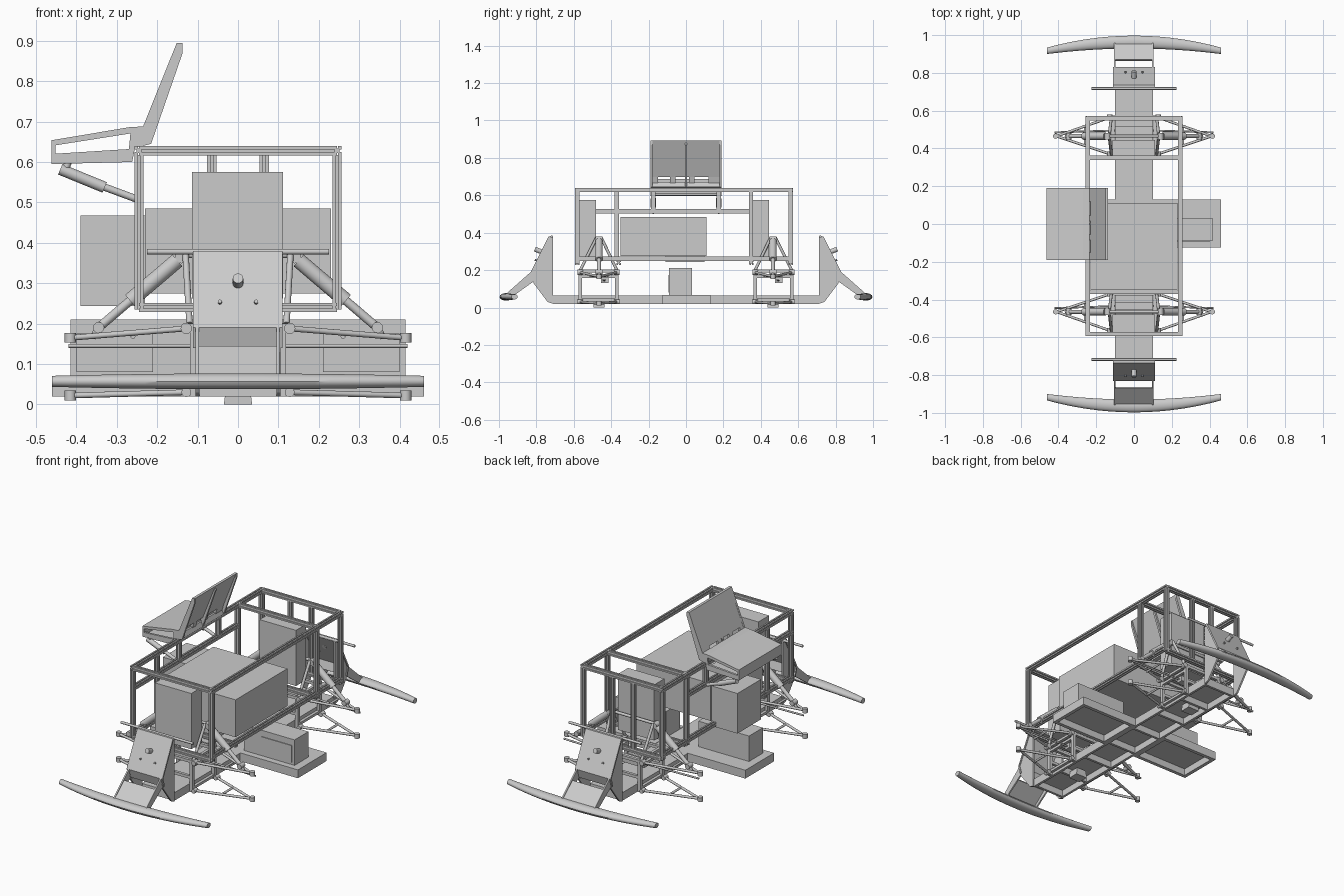
import bpy, bmesh, math
from mathutils import Vector

if "Cube" in bpy.data.objects:
    bpy.data.objects.remove(bpy.data.objects["Cube"])


def finish(name, bm, smooth=False):
    bmesh.ops.recalc_face_normals(bm, faces=bm.faces)
    me = bpy.data.meshes.new(name)
    bm.to_mesh(me)
    bm.free()
    ob = bpy.data.objects.new(name, me)
    bpy.context.collection.objects.link(ob)
    if smooth:
        bpy.ops.object.select_all(action='DESELECT')
        ob.select_set(True)
        bpy.context.view_layer.objects.active = ob
        bpy.ops.object.shade_smooth_by_angle(angle=math.radians(40))
    return ob


def loft(name, rings, smooth=False):
    bm = bmesh.new()
    vs = [[bm.verts.new(p) for p in r] for r in rings]
    n = len(vs[0])
    for a, b in zip(vs, vs[1:]):
        for i in range(n):
            bm.faces.new((a[i], a[(i + 1) % n], b[(i + 1) % n], b[i]))
    bm.faces.new(vs[0])
    bm.faces.new(vs[-1])
    return finish(name, bm, smooth)


def box(name, x0, x1, y0, y1, z0, z1):
    return loft(name, [[(x0, y0, z), (x1, y0, z), (x1, y1, z), (x0, y1, z)] for z in (z0, z1)])


def prism_y(name, pts, y0, y1):
    return loft(name, [[(x, y, z) for x, z in pts] for y in (y0, y1)])


def prism_x(name, pts, x0, x1):
    return loft(name, [[(x, y, z) for y, z in pts] for x in (x0, x1)])


def sweep(name, prof, p, q, smooth=False):
    p, q = Vector(p), Vector(q)
    rot = (q - p).to_track_quat('Z', 'Y')
    return loft(name, [[c + rot @ Vector((a, b, 0)) for a, b in prof] for c in (p, q)], smooth)


def rod(name, p, q, r=0.008, n=12):
    circ = [(r * math.cos(2 * math.pi * i / n), r * math.sin(2 * math.pi * i / n)) for i in range(n)]
    return sweep(name, circ, p, q, True)


# slotted aluminium-style extrusion profile
H, G, D = 0.0115, 0.003, 0.006
SLOT = []
for k in range(4):
    c, s = round(math.cos(k * math.pi / 2)), round(math.sin(k * math.pi / 2))
    SLOT += [(a * c - b * s, a * s + b * c) for a, b in ((H, -H), (H, -G), (D, -G), (D, G), (H, G))]


def tube(name, p, q):
    return sweep(name, SLOT, p, q)


def tray(name, x0, x1, y0, y1, z0, z1, nx, ny, t=0.014):
    # open-bottomed tray with cross walls
    box(name + "_deck", x0, x1, y0, y1, z1 - 0.008, z1)
    for i in range(nx + 1):
        x = x0 + (x1 - x0 - t) * i / nx
        box(name + "_wall", x, x + t, y0, y1, z0, z1 - 0.008)
    for i in range(ny + 1):
        y = y0 + (y1 - y0 - t) * i / ny
        box(name + "_rib", x0 + t, x1 - t, y, y + t, z0, z1 - 0.008)


# chassis trays
tray("spine_tray", -0.1, 0.1, -0.71, 0.71, 0.02, 0.065, 1, 7)
for s in (-1, 1):
    a, b = sorted((0.1 * s, 0.46 * s))
    tray("side_tray", a, b, -0.125, 0.13, 0.02, 0.067, 1, 1, 0.02)
    a, b = sorted((0.1 * s, 0.415 * s))
    box("side_case", a, b, -0.09, 0.033, 0.067, 0.21)
    a, b = sorted((0.21 * s, 0.40 * s))
    box("side_case_panel", a, b, -0.094, -0.09, 0.08, 0.175)

# equipment boxes
box("main_box", -0.23, 0.23, -0.35, 0.11, 0.275, 0.485)
box("left_box", -0.39, -0.23, -0.11, 0.10, 0.243, 0.468)
box("front_box", -0.114, 0.112, -0.575, -0.48, 0.262, 0.575)
box("rear_box", -0.114, 0.112, 0.355, 0.445, 0.262, 0.575)

# upper body frame
X, YF, YB = 0.245, -0.582, 0.56
for s in (-1, 1):
    tube("top_rail", (s * X, YF - 0.012, 0.628), (s * X, YB + 0.01, 0.628))
    tube("lower_rail", (s * X, YF, 0.26), (s * X, YB, 0.26))
    for y in (YF, 0.348, YB):
        tube("frame_post", (s * X, y, 0.235), (s * X, y, 0.617))
    tube("rear_post", (s * 0.065, YB, 0.25), (s * 0.065, YB, 0.617))
tube("frame_post", (-X, -0.37, 0.26), (-X, -0.37, 0.617))
tube("middle_rail", (-X, YF, 0.515), (-X, 0.34, 0.515))
for y in (YF, YB):
    tube("top_crossbar", (-X, y, 0.628), (X, y, 0.628))
for y in (YF, -0.36, 0.35, YB):
    tube("lower_crossbar", (-X, y, 0.24), (X, y, 0.24))
tube("top_crossbar", (-X, 0.35, 0.628), (X, 0.35, 0.628))

# suspension, one set per corner
for sy in (-1, 1):
    yc, ya, yb = 0.465 * sy, 0.37 * sy, 0.565 * sy
    for sx in (-1, 1):
        for y in (ya, yb):
            box("subframe_post", sx * 0.11 - 0.009, sx * 0.11 + 0.009, y - 0.009, y + 0.009, 0.02, 0.2)
            rod("upper_arm", (sx * 0.125, y, 0.188), (sx * 0.41, yc, 0.165), 0.007)
            rod("lower_arm", (sx * 0.125, y, 0.03), (sx * 0.41, yc, 0.022), 0.007)
            rod("arm_pivot", (sx * 0.128, y - 0.015, 0.188), (sx * 0.128, y + 0.015, 0.188), 0.014)
            rod("arm_pivot", (sx * 0.128, y - 0.015, 0.03), (sx * 0.128, y + 0.015, 0.03), 0.012)
            rod("tower_leg", (sx * 0.12, y, 0.2), (sx * 0.13, yc + (y - yc) * 0.12, 0.375), 0.008)
        for z in (0.04, 0.165, 0.195):
            box("subframe_rail", sx * 0.11 - 0.008, sx * 0.11 + 0.008,
                min(ya, yb), max(ya, yb), z - 0.007, z + 0.007)
        for z in (0.022, 0.165):
            rod("ball_joint", (sx * 0.415, yc, z - 0.012), (sx * 0.415, yc, z + 0.012), 0.014)
            rod("arm_brace", (sx * 0.26, yc - 0.05, z + 0.003), (sx * 0.26, yc + 0.05, z + 0.003), 0.006)
        rod("tie_rod", (sx * 0.1, yc + 0.03, 0.145), (sx * 0.42, yc + 0.02, 0.145), 0.005)
        # shock absorber
        a, b = Vector((sx * 0.14, yc, 0.365)), Vector((sx * 0.345, yc, 0.19))
        rod("shock_body", a.lerp(b, 0.05), a.lerp(b, 0.62), 0.019, 16)
        rod("shock_shaft", a.lerp(b, 0.6), b, 0.011, 12)
        for e, r in ((a, 0.016), (b, 0.014)):
            rod("shock_eye", e - Vector((0, 0.018, 0)), e + Vector((0, 0.018, 0)), r)
        rod("shock_arm_link", b, (sx * 0.36, yc, 0.165), 0.008)
    for y in (ya, yb):
        for z in (0.1, 0.19):
            box("subframe_crossbar", -0.11, 0.11, y - 0.008, y + 0.008, z - 0.008, z + 0.008)
    box("steering_rack", -0.1, 0.1, yc + 0.01, yc + 0.05, 0.13, 0.16)
    rod("tower_crossbar", (-0.13, yc, 0.37), (0.13, yc, 0.37), 0.008)
    prism_y("keel_block", [(-0.035, 0), (0.035, 0), (0.03, 0.04), (-0.03, 0.04)], yc - 0.03, yc + 0.03)

# end brackets, bumper arms and bumpers
for s in (-1, 1):
    side = [(0.712, 0.02), (0.712, 0.38), (0.735, 0.38), (0.83, 0.19), (0.815, 0.13), (0.74, 0.03)]
    for x in (-0.105, 0.095):
        prism_x("bracket_side", [(s * y, z) for y, z in side], x, x + 0.01)
        prism_x("bumper_arm", [(s * y, z) for y, z in
                ((0.80, 0.20), (0.83, 0.19), (0.96, 0.075), (0.94, 0.05), (0.80, 0.15))], x, x + 0.008)
    prism_x("bracket_face", [(s * y, z) for y, z in
            ((0.712, 0.38), (0.735, 0.38), (0.83, 0.19), (0.815, 0.14), (0.807, 0.145), (0.82, 0.19), (0.729, 0.37), (0.712, 0.37))],
            -0.112, 0.11)
    prism_x("arm_plate", [(s * y, z) for y, z in
            ((0.872, 0.145), (0.955, 0.075), (0.947, 0.064), (0.864, 0.134))], -0.097, 0.097)
    rod("bracket_knob", (0, s * 0.765, 0.295), (0, s * 0.808, 0.312), 0.013, 16)
    for x in (-0.045, 0.045):
        rod("bracket_bolt", (x, s * 0.79, 0.248), (x, s * 0.808, 0.255), 0.005, 8)
    rod("cross_rod", (-0.225, s * 0.717, 0.378), (0.225, s * 0.717, 0.378), 0.007)
    rings = []
    for i in range(25):
        t = -1 + i / 12
        mid = 0.963 - 0.046 * t * t
        hy, hz = 0.034 - 0.017 * t * t, 0.02 - 0.006 * t * t
        rings.append([(0.46 * t, s * (mid + hy * math.cos(a)), 0.057 + hz * math.sin(a))
                      for a in [2 * math.pi * k / 14 for k in range(14)]])
    loft("bumper", rings, True)

# seat
W = 0.19
prism_y("seat_pan", [(-0.46, 0.64), (-0.46, 0.654), (-0.27, 0.686), (-0.235, 0.688), (-0.235, 0.672), (-0.27, 0.67)], -W, W)
box("seat_front_lip", -0.462, -0.452, -W, W, 0.595, 0.654)
prism_y("seat_base", [(-0.46, 0.595), (-0.46, 0.604), (-0.26, 0.612), (-0.262, 0.6)], -W, W)
for s in (-1, 1):
    y0, y1 = sorted((s * W, s * (W - 0.012)))
    prism_y("seat_side", [(-0.46, 0.595), (-0.46, 0.62), (-0.27, 0.632), (-0.265, 0.685), (-0.235, 0.688),
                          (-0.152, 0.894), (-0.137, 0.894), (-0.137, 0.87), (-0.215, 0.645), (-0.255, 0.635), (-0.262, 0.6)], y0, y1)
    # seat support struts
    rod("seat_strut", (-0.44, s * 0.175, 0.582), (-0.33, s * 0.175, 0.537), 0.014)
    rod("seat_strut_shaft", (-0.35, s * 0.175, 0.545), (-0.25, s * 0.175, 0.508), 0.009)
    rod("strut_mount", (-0.43, s * 0.175, 0.575), (-0.42, s * 0.175, 0.6), 0.009)
    tube("seat_post", (-X, s * 0.175, 0.515), (-X, s * 0.175, 0.617))
# backrest: upper panel plus ribs that leave slots at the base
prism_y("backrest", [(-0.229, 0.7), (-0.152, 0.894), (-0.137, 0.894), (-0.215, 0.697)], -W, W)
for a, b in ((-0.19, -0.15), (-0.085, -0.055), (0.015, 0.045), (0.12, 0.19)):
    prism_y("backrest_rib", [(-0.24, 0.672), (-0.229, 0.7), (-0.215, 0.697), (-0.225, 0.66)], a, b)
prism_y("backrest_foot", [(-0.255, 0.637), (-0.25, 0.672), (-0.225, 0.672), (-0.215, 0.645)], -W, W)
prism_y("backrest_centre_rib", [(-0.232, 0.69), (-0.152, 0.894), (-0.137, 0.87), (-0.215, 0.65)], -0.006, 0.006)
